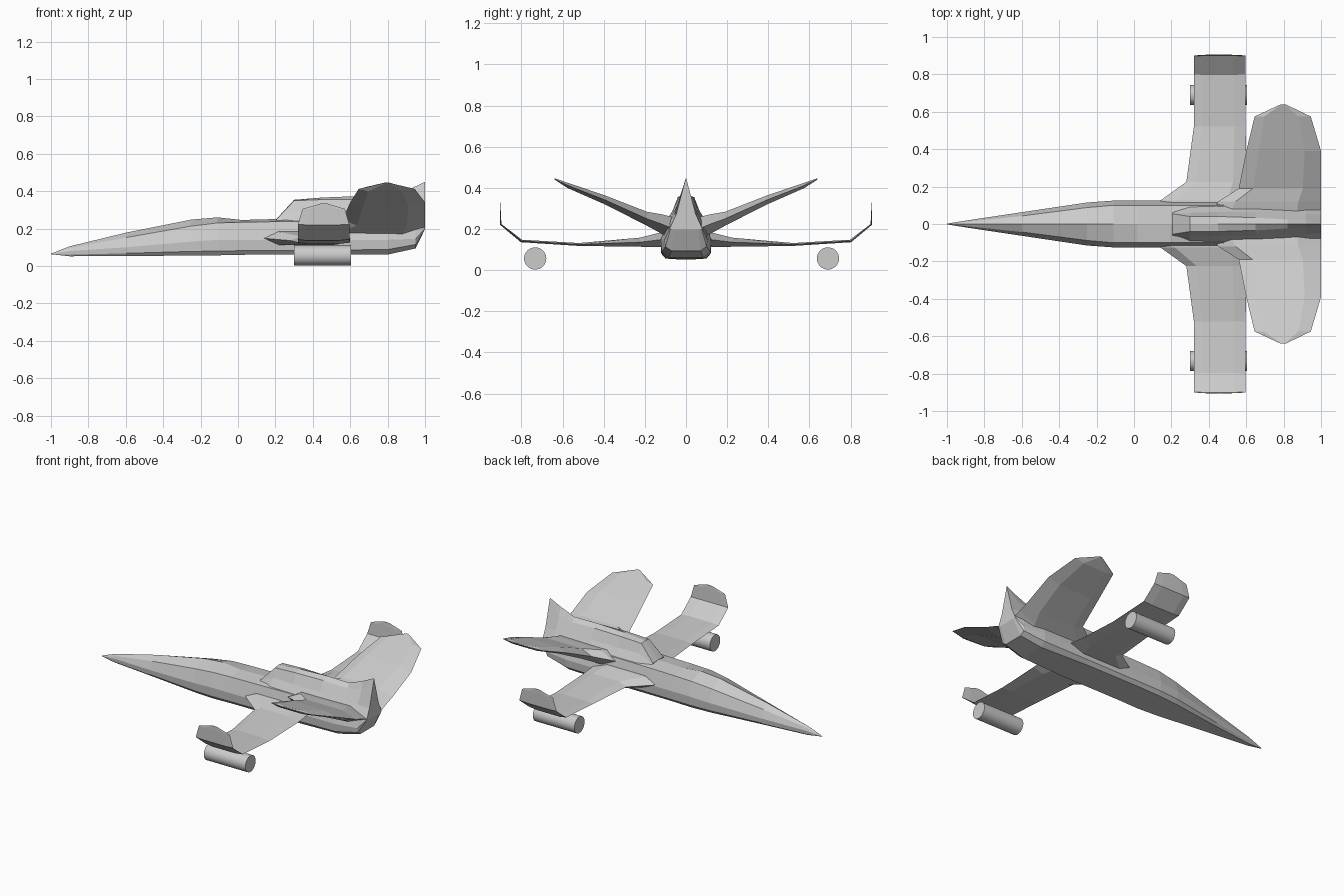
import bpy, bmesh, math
from mathutils import Vector


def loft(name, sections):
    """Skin a list of equal-length closed point loops and cap both ends."""
    bm = bmesh.new()
    rings = [[bm.verts.new(p) for p in s] for s in sections]
    n = len(rings[0])
    for a, b in zip(rings, rings[1:]):
        for i in range(n):
            j = (i + 1) % n
            bm.faces.new((a[i], a[j], b[j], b[i]))
    bm.faces.new(rings[0])
    bm.faces.new(rings[-1])
    bmesh.ops.remove_doubles(bm, verts=bm.verts, dist=0.0005)
    bmesh.ops.recalc_face_normals(bm, faces=bm.faces)
    me = bpy.data.meshes.new(name)
    bm.to_mesh(me)
    bm.free()
    ob = bpy.data.objects.new(name, me)
    bpy.context.collection.objects.link(ob)
    return ob


def body_ring(x, top, *side):
    """Symmetric hull section: centre top, side points going down."""
    right = [(x, y, z) for y, z in side]
    left = [(x, -y, z) for y, z in reversed(side)]
    return [(x, 0, top)] + right + left


def foil_ring(y, z, le, te, off, side):
    """Six-point flat aerofoil; off is the half-thickness vector (y, z)."""
    c = te - le
    pts = []
    for t, k in ((0, 0), (.17, 1), (.78, 1), (1, 0), (.78, -1), (.17, -1)):
        pts.append((le + c * t, side * (y + k * off[0]), z + k * off[1]))
    return pts


# Needle-nosed fuselage
hull = [
    (-1.0, .066, (.001, .066), (.002, .065), (.002, .064), (.001, .063)),
    (-.9, .105, (.011, .096), (.018, .08), (.016, .06), (.011, .052)),
    (-.6, .178, (.043, .152), (.063, .1), (.059, .068), (.045, .053)),
    (-.25, .248, (.088, .213), (.115, .13), (.111, .078), (.09, .056)),
    (-.11, .26, (.1, .23), (.125, .14), (.12, .08), (.1, .057)),
    (.02, .246, (.1, .234), (.125, .14), (.12, .082), (.1, .06)),
    (.2, .251, (.1, .237), (.125, .14), (.12, .083), (.1, .061)),
    (.45, .27, (.1, .24), (.125, .14), (.12, .085), (.1, .061)),
    (.8, .26, (.1, .23), (.123, .14), (.118, .088), (.085, .061)),
    (.95, .245, (.09, .21), (.105, .145), (.1, .115), (.07, .094)),
    (1.0, .225, (.082, .202), (.08, .201), (.076, .2), (.06, .198)),
]
loft("fuselage", [body_ring(*h) for h in hull])

# Raised canopy and spine, rising into the small tail fin
spine = [
    (.205, .251, (.055, .249), (.06, .245), (.07, .22)),
    (.3, .354, (.04, .349), (.06, .29), (.1, .225)),
    (.45, .366, (.04, .355), (.065, .29), (.105, .225)),
    (.65, .374, (.034, .355), (.065, .29), (.105, .22)),
    (.82, .372, (.024, .345), (.062, .28), (.1, .21)),
    (.92, .412, (.018, .358), (.056, .275), (.095, .205)),
    (1.0, .45, (.002, .443), (.048, .27), (.08, .2)),
]
loft("canopy_spine_fin", [body_ring(*s) for s in spine])

# y, z, leading x, trailing x, half-thickness (y, z)
wing = [
    (.08, .15, .13, .6, (0, .037)),
    (.125, .148, .14, .6, (0, .035)),
    (.225, .136, .28, .6, (0, .022)),
    (.52, .125, .32, .597, (0, .007)),
    (.8, .142, .32, .595, (-.003, .006)),
    (.9, .222, .32, .595, (-.003, .002)),
    (.903, .305, .345, .572, (-.002, 0)),
    (.904, .333, .44, .48, (-.001, 0)),
]
tail = [
    (.07, .205, .42, 1.0, (0, .055)),
    (.12, .225, .45, 1.0, (0, .047)),
    (.19, .25, .56, 1.0, (0, .034)),
    (.39, .34, .6, 1.0, (0, .022)),
    (.575, .412, .645, .945, (0, .013)),
    (.64, .444, .785, .81, (0, .003)),
]
for side, label in ((1, "left"), (-1, "right")):
    # Wings with turned-up winglets, and canted tail planes
    loft("wing_" + label, [foil_ring(*w, side) for w in wing])
    loft("tail_plane_" + label, [foil_ring(*t, side) for t in tail])

    # Under-wing pods (slightly offset from symmetric)
    bpy.ops.mesh.primitive_cylinder_add(
        vertices=32, radius=.054, depth=.305,
        location=(.4525, .69 if side > 0 else -.733, .054 + .003),
        rotation=(0, math.pi / 2, 0))
    pod = bpy.context.object
    pod.name = "wing_pod_" + label
    pod.location.z = .057
    bpy.ops.object.shade_smooth_by_angle(angle=math.radians(40))
